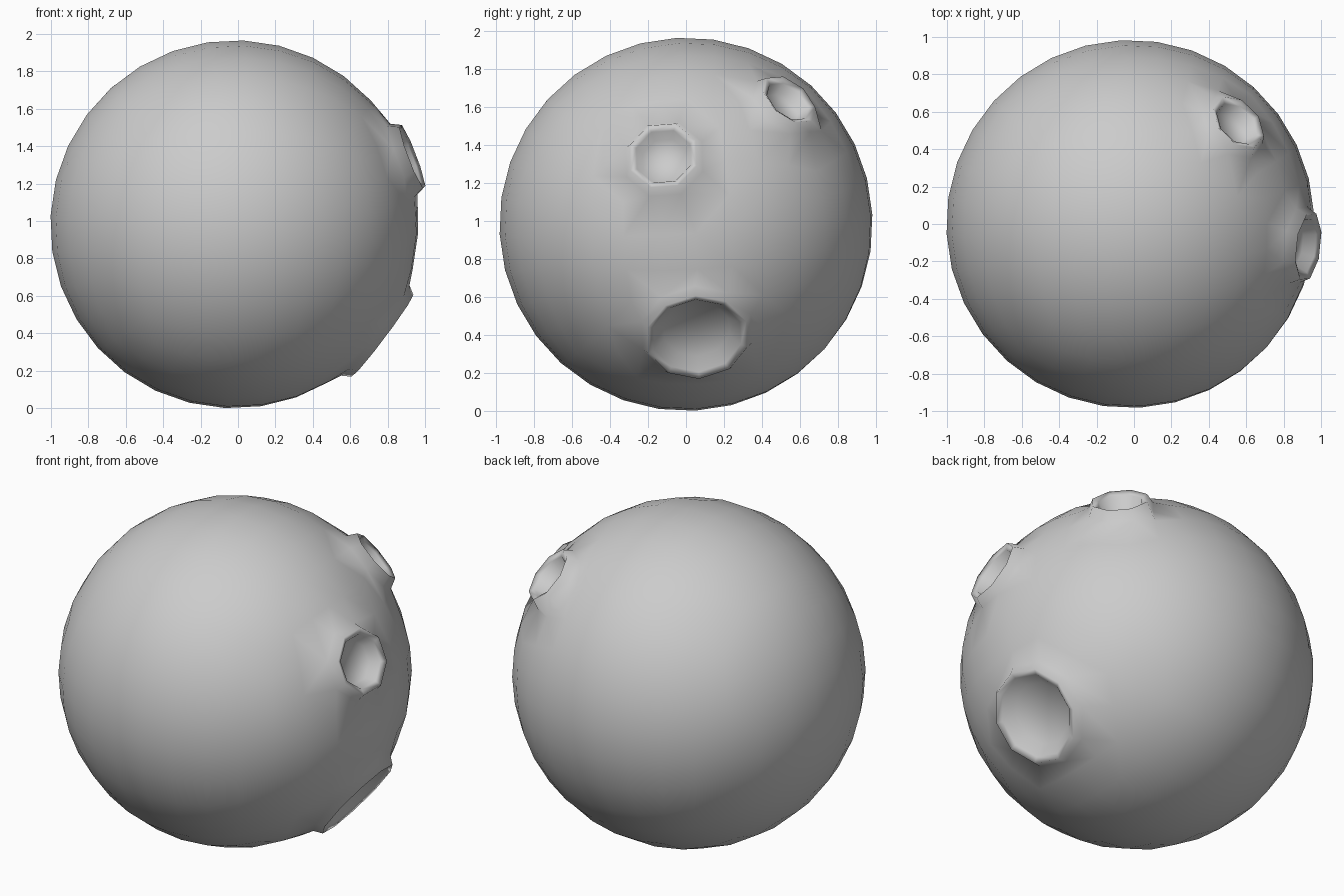
import bpy, bmesh, math
from mathutils import Vector, Matrix

if "Cube" in bpy.data.objects:
    bpy.data.objects.remove(bpy.data.objects["Cube"])

R = 0.985
CENTRE = Vector((-0.015, 0, 0.985))
# crater: direction, rim angle, floor angle, number of sides, rim height, floor height
CRATERS = [
    ((0.945, -0.12, 0.36), 0.182, 0.132, 8, 1.043, 0.955),
    ((0.585, 0.55, 0.665), 0.158, 0.112, 8, 1.045, 0.955),
    ((0.79, 0.06, -0.595), 0.270, 0.195, 10, 1.030, 0.935),
]

pts = []  # (unit direction, radius)

# Quad-sphere points, 32 around, left out where craters sit
N = 8
seen = set()
rot = Matrix.Rotation(0.05, 3, 'X') @ Matrix.Rotation(0.05, 3, 'Y') @ Matrix.Rotation(0.05, 3, 'Z')
for axis in range(3):
    for s in (-1, 1):
        for i in range(N + 1):
            for j in range(N + 1):
                v = [0, 0, 0]
                v[axis] = s
                v[(axis + 1) % 3] = math.tan((i / N - 0.5) * math.pi / 2)
                v[(axis + 2) % 3] = math.tan((j / N - 0.5) * math.pi / 2)
                d = Vector(v).normalized()
                key = tuple(round(c, 4) + 0.0 for c in d)
                if key in seen:
                    continue
                seen.add(key)
                d = rot @ d
                if all(d.angle(Vector(c[0])) > c[1] + 0.10 for c in CRATERS):
                    pts.append((d, R))

# Crater rings: outer foot, rim crest, inner lip, floor edge, centre
for direction, rim, floor, n, rim_r, floor_r in CRATERS:
    axis = Vector(direction).normalized()
    u = axis.cross(Vector((0, 0, 1))).normalized()
    w = axis.cross(u)
    rings = [(rim + 0.04, 0.993), (rim, rim_r),
             (rim - 0.03, rim_r - 0.022), (floor, floor_r)]
    for ang, rad in rings:
        for k in range(n):
            t = 2 * math.pi * (k + 0.5) / n + 0.08
            d = axis * math.cos(ang) + (u * math.cos(t) + w * math.sin(t)) * math.sin(ang)
            pts.append((d, rad))
    pts.append((axis, floor_r))

# Skin the directions with a hull, then push each point to its height
bm = bmesh.new()
radius = bm.verts.layers.float.new("radius")
for d, r in pts:
    v = bm.verts.new(d)
    v[radius] = r
bmesh.ops.convex_hull(bm, input=bm.verts[:])
for v in bm.verts:
    v.co = v.co.normalized() * v[radius] + CENTRE
bmesh.ops.join_triangles(bm, faces=bm.faces[:], angle_face_threshold=0.3,
                         angle_shape_threshold=0.6)
bmesh.ops.recalc_face_normals(bm, faces=bm.faces[:])
low = min(v.co.z for v in bm.verts)
mid = (min(v.co.x for v in bm.verts) + max(v.co.x for v in bm.verts)) / 2
bmesh.ops.translate(bm, verts=bm.verts[:], vec=(-mid, 0, -low))
for f in bm.faces:
    f.smooth = True

me = bpy.data.meshes.new("cratered_moon")
bm.to_mesh(me)
bm.free()
moon = bpy.data.objects.new("cratered_moon", me)
bpy.context.collection.objects.link(moon)
